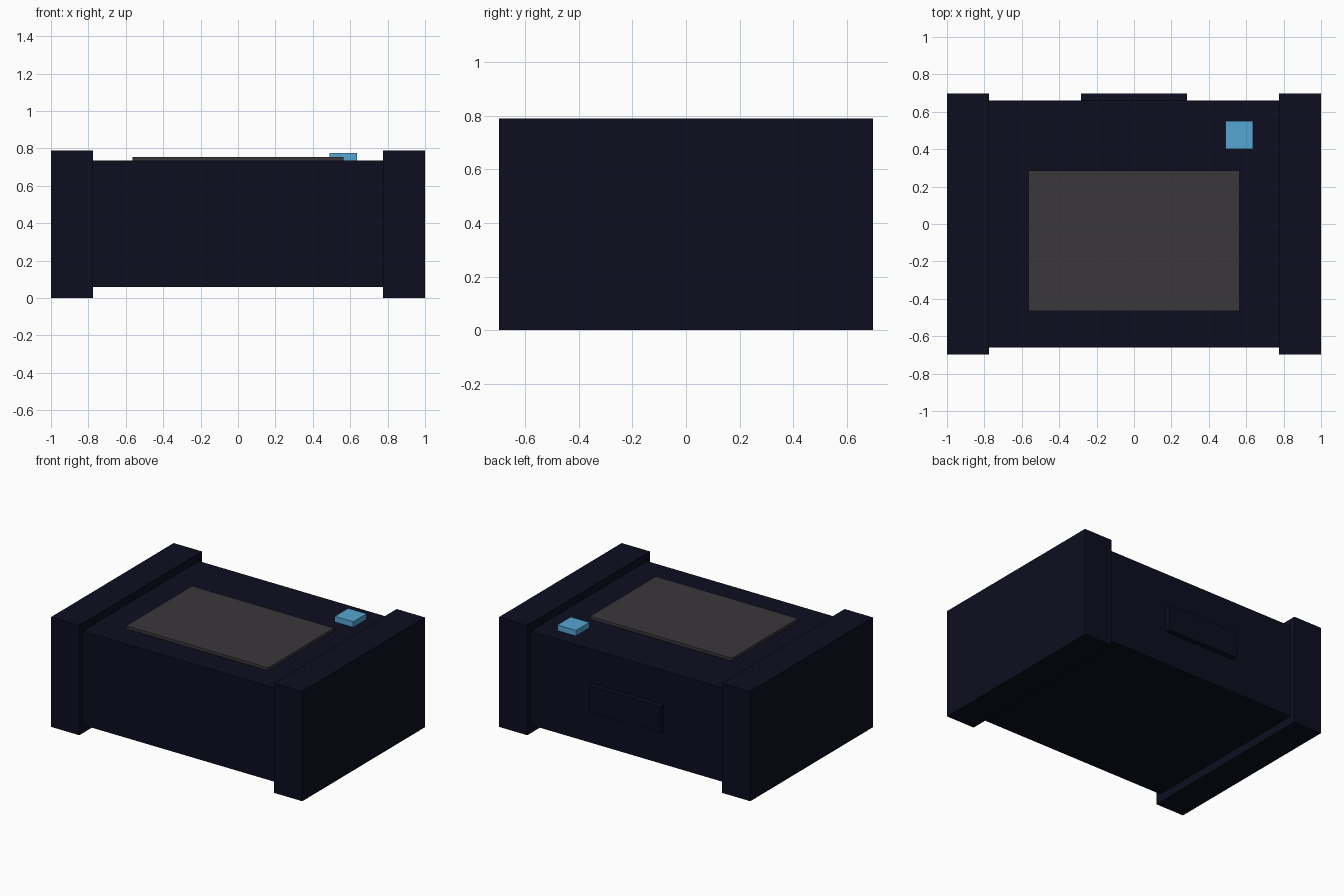
import bpy

if "Cube" in bpy.data.objects:
    bpy.data.objects.remove(bpy.data.objects["Cube"])


def material(name, rgb):
    m = bpy.data.materials.new(name)
    m.diffuse_color = (*rgb, 1.0)
    m.use_nodes = True
    m.node_tree.nodes["Principled BSDF"].inputs["Base Color"].default_value = m.diffuse_color
    return m


navy = material("dark_navy", (0.004, 0.004, 0.014))
grey = material("charcoal_grey", (0.042, 0.038, 0.044))
blue = material("sky_blue", (0.09, 0.38, 0.64))


def box(name, low, high, mat):
    """Box spanning two opposite corners."""
    centre = [(a + b) / 2 for a, b in zip(low, high)]
    size = [b - a for a, b in zip(low, high)]
    bpy.ops.mesh.primitive_cube_add(size=1, location=centre)
    ob = bpy.context.object
    ob.name = name
    ob.scale = size
    bpy.ops.object.transform_apply(location=False, rotation=False, scale=True)
    ob.data.materials.append(mat)
    return ob


# Main housing
box("body", (-0.775, -0.66, 0.06), (0.775, 0.66, 0.735), navy)

# Raised end caps, one on each side
for side, x in (("left", -0.8875), ("right", 0.8875)):
    box(side + "_end_cap", (x - 0.1125, -0.697, 0), (x + 0.1125, 0.697, 0.79), navy)

# Connector block on the back
box("back_connector", (-0.284, 0.65, 0.30), (0.284, 0.697, 0.49), navy)

# Screen panel and button on the top
box("screen", (-0.565, -0.465, 0.725), (0.565, 0.285, 0.755), grey)
box("button", (0.49, 0.40, 0.725), (0.637, 0.552, 0.775), blue)
